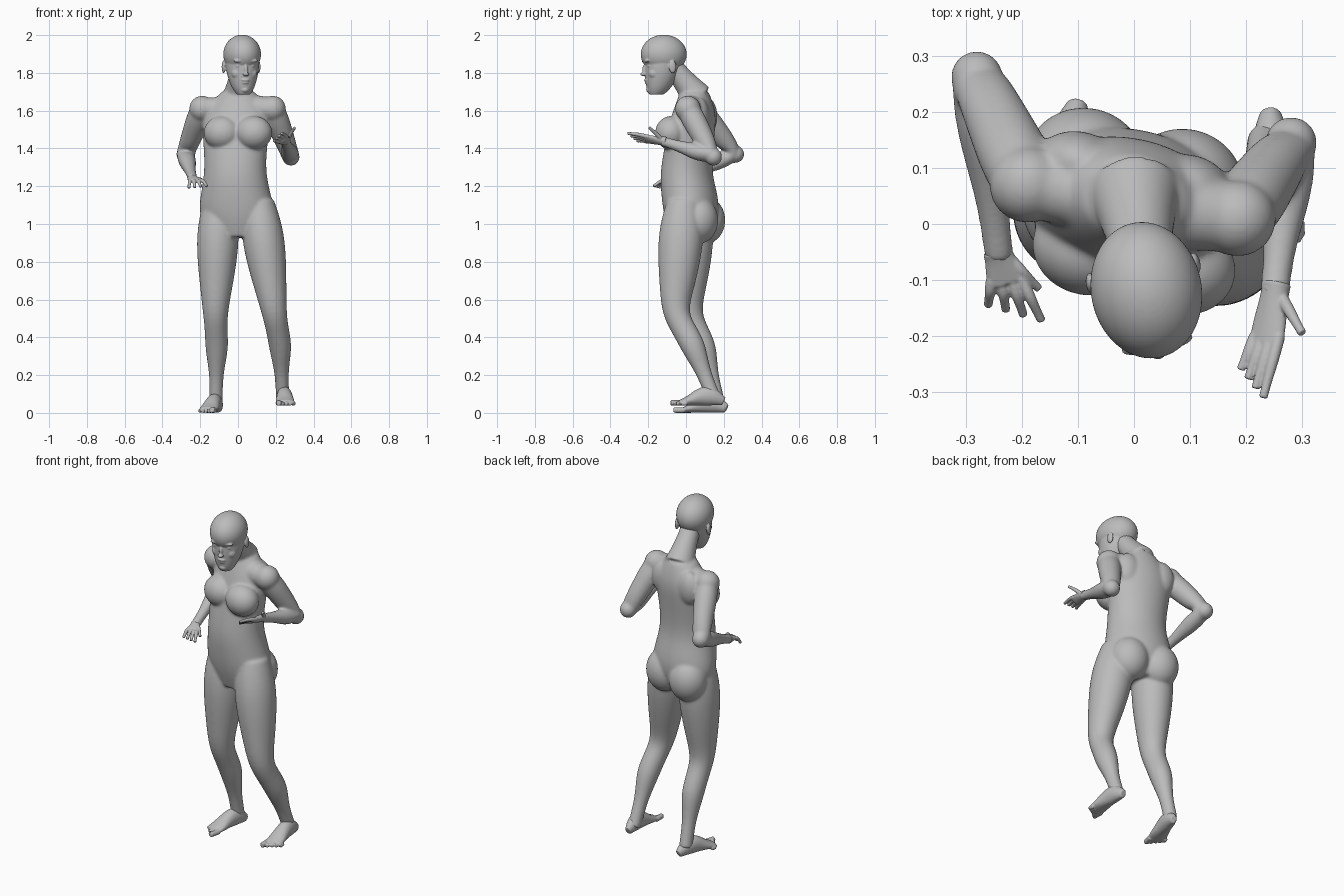
import bpy
import bmesh
from math import sin, cos, pi, radians
from mathutils import Vector, Matrix

default_cube = bpy.data.objects.get("Cube")
if default_cube:
    bpy.data.objects.remove(default_cube, do_unlink=True)

# One matt grey for the whole figure
grey = bpy.data.materials.new("plain grey")
grey.use_nodes = True
grey.diffuse_color = (0.5, 0.5, 0.5, 1)
shader = grey.node_tree.nodes["Principled BSDF"]
shader.inputs["Base Color"].default_value = grey.diffuse_color
shader.inputs["Roughness"].default_value = 0.8

SIDES = 24
UP = Vector((0, 0, 1))
LEFT = Vector((1, 0, 0))


def heading(degrees):
    """Sideways axis of a part turned about the vertical."""
    return Vector((cos(radians(degrees)), sin(radians(degrees)), 0))


def loft(bm, rings, side=LEFT, level=False):
    """Closed tube through rings of (centre, half width, half depth)."""
    last = len(rings) - 1
    loops = []
    # The end rings are doubled so that the rounding keeps their full size
    for i in (0, *range(last + 1), last):
        centre, wide, deep = rings[i]
        along = UP if level else (rings[min(i + 1, last)][0] - rings[max(i - 1, 0)][0]).normalized()
        u = (side - along * side.dot(along)).normalized()
        v = along.cross(u)
        angles = [2 * pi * k / SIDES for k in range(SIDES)]
        loops.append([bm.verts.new(centre + u * wide * cos(a) + v * deep * sin(a)) for a in angles])
    for low, high in zip(loops, loops[1:]):
        for k in range(SIDES):
            n = (k + 1) % SIDES
            bm.faces.new((low[k], low[n], high[n], high[k]))
    bm.faces.new(loops[0][::-1])
    bm.faces.new(loops[-1])


def blob(bm, centre, radii, turn=0):
    """Ellipsoid used for a soft muscle or feature."""
    matrix = (Matrix.Translation(centre) @ Matrix.Rotation(radians(turn), 4, "Z")
              @ Matrix.Diagonal((*radii, 1)))
    bmesh.ops.create_uvsphere(bm, u_segments=SIDES, v_segments=SIDES, radius=1, matrix=matrix)


def limb(bm, joints, profiles, flatness=1):
    """Tapering tube along joints, with evenly spaced radii in each segment."""
    joints = [Vector(joint) for joint in joints]
    rings = []
    for start, end, radii in zip(joints, joints[1:], profiles):
        steps = len(radii)
        rings += [(start.lerp(end, i / steps), r, r * flatness) for i, r in enumerate(radii)]
    tip = profiles[-1][-1]
    loft(bm, rings + [(joints[-1], tip, tip * flatness)])


def finish(name, bm, voxel, smoothing):
    """Fuse the overlapping volumes of a part into one smooth skin."""
    bmesh.ops.recalc_face_normals(bm, faces=bm.faces)
    mesh = bpy.data.meshes.new(name)
    bm.to_mesh(mesh)
    bm.free()
    mesh.materials.append(grey)
    part = bpy.data.objects.new(name, mesh)
    bpy.context.collection.objects.link(part)
    rounding = part.modifiers.new("round", "SUBSURF")
    rounding.levels = rounding.render_levels = 2
    fuse = part.modifiers.new("fuse", "REMESH")
    fuse.mode = "VOXEL"
    fuse.voxel_size = voxel
    fuse.use_smooth_shade = True
    soften = part.modifiers.new("soften", "SMOOTH")
    soften.factor = 0.5
    soften.iterations = smoothing


# Torso from crotch to collar, twisted with its right side back and swayed at the waist
body = bmesh.new()
twist = -12
torso_across = heading(twist)
torso_profile = [(.02, .13, .1), (.03, .21, .145), (.02, .19, .15), (0, .166, .138),
                 (.01, .167, .13), (.025, .18, .125), (.045, .185, .115), (.045, .09, .075)]
loft(body, [(Vector((-.015 * sin(pi * i / 7), y, .93 + .11 * i)), wide, deep)
            for i, (y, wide, deep) in enumerate(torso_profile)], torso_across, level=True)


def torso_pair(outward, y, z, radii):
    """Matching soft forms on both sides of the twisted torso."""
    for sign in (-1, 1):
        blob(body, Vector((0, y, z)) + torso_across * outward * sign, radii, twist)


torso_pair(.085, -.06, 1.482, (.1, .086, .09))    # chest
torso_pair(.09, .085, 1.02, (.11, .105, .125))    # buttocks
torso_pair(.1, .09, 1.57, (.075, .055, .1))       # shoulder blades

# Neck and shoulder yoke
left_shoulder, right_shoulder = Vector((.185, .01, 1.61)), Vector((-.19, .07, 1.61))
limb(body, (left_shoulder, right_shoulder), [(.06, .072, .075, .072, .06)])
limb(body, ((0, .06, 1.67), (.02, -.1, 1.87)), [(.085, .07, .06, .055)])

# Legs: shared thickness along thigh, knee and calf, separate poses
leg_poses = [((.105, -.01, 1.12), (.192, -.06, .53), (.224, .035, .36), (.237, .15, .07)),
             ((-.1, .035, 1.12), (-.12, .01, .53), (-.112, .095, .35), (-.117, .17, .05))]
for pose in leg_poses:
    limb(body, pose, [(.085, .114, .108, .088), (.066, .06), (.062, .05, .038, .036)], 1.07)

# Arms: shared thickness along upper arm and forearm
left_wrist, right_wrist = (.25, -.13, 1.44), (-.24, -.06, 1.24)
arm_poses = [(left_shoulder, (.28, .145, 1.355), left_wrist),
             (right_shoulder, (-.28, .262, 1.37), right_wrist)]
for shoulder, elbow, wrist in arm_poses:
    limb(body, (shoulder, elbow, wrist), [(.06, .065, .059, .054), (.048, .05, .038, .027)])
    blob(body, shoulder, (.069, .069, .069))
    blob(body, elbow, (.047, .047, .047))
finish("body", body, .006, 20)

# Head: skull and tapering jaw, facing slightly to its left
head = bmesh.new()
turn = 11
across = heading(turn)
facing = heading(turn - 90)
face_centre = Vector((.022, -.118, 0))
blob(head, face_centre + UP * 1.898, (.1, .124, .104), turn)
jaw_profile = [(1.685, .04, .035), (1.715, .028, .058), (1.77, .014, .078), (1.83, .005, .09),
               (1.9, 0, .09)]
loft(head, [(face_centre + facing * forward + UP * z, wide, wide * 1.1)
            for z, forward, wide in jaw_profile], across, level=True)


def feature(radii, height, forward, sideways=0):
    """Facial form, mirrored when it sits off the middle."""
    for sign in (-1, 1) if sideways else (1,):
        place = face_centre + UP * height + facing * forward + across * sideways * sign
        blob(head, place, radii, turn)


feature((.01, .014, .03), height=1.815, forward=.102)                   # nose bridge
feature((.016, .016, .01), height=1.793, forward=.11)                   # nose tip
feature((.023, .012, .007), height=1.762, forward=.094)                 # upper lip
feature((.02, .012, .007), height=1.748, forward=.09)                   # lower lip
feature((.022, .02, .016), height=1.71, forward=.075)                   # chin
feature((.032, .014, .01), height=1.864, forward=.097, sideways=.034)   # brows
feature((.015, .012, .008), height=1.837, forward=.084, sideways=.036)  # eyes
feature((.03, .03, .03), height=1.797, forward=.06, sideways=.04)       # cheeks
feature((.01, .02, .034), height=1.832, forward=-.03, sideways=.094)    # ears
finish("head", head, .004, 4)


# Hands: flat palm with a fan of bent fingers from index to little, plus a thumb
def make_hand(name, wrist, knuckles, side, index_tip, little_tip, thumb_tip, arch):
    bm = bmesh.new()
    wrist, knuckles, thumb_tip = Vector(wrist), Vector(knuckles), Vector(thumb_tip)
    side = Vector(side).normalized()
    palm = [(-.3, .026, .026), (0, .026, .021), (.5, .034, .017), (1, .035, .013)]
    loft(bm, [(wrist.lerp(knuckles, t), wide, deep) for t, wide, deep in palm], side)
    fingers = [(wrist + side * .015, thumb_tip)]
    for k in range(4):
        spread = k / 3
        base = wrist.lerp(knuckles, .8) + side * .025 * (1 - 2 * spread)
        fingers.append((base, Vector(index_tip).lerp(Vector(little_tip), spread)))
    for base, tip in fingers:
        bend = base.lerp(tip, .5) + UP * arch
        limb(bm, (base, bend, tip), [(.011, .011), (.01, .008)])
    finish(name, bm, .003, 2)


make_hand("left_hand", left_wrist, knuckles=(.235, -.215, 1.45), side=(.8, 0, .5),
          index_tip=(.23, -.31, 1.48), little_tip=(.19, -.26, 1.44),
          thumb_tip=(.3, -.195, 1.51), arch=.004)
make_hand("right_hand", right_wrist, knuckles=(-.225, -.105, 1.23), side=(1, .1, 0),
          index_tip=(-.165, -.172, 1.2), little_tip=(-.26, -.145, 1.19),
          thumb_tip=(-.17, -.115, 1.21), arch=.012)


# Feet: heel to ball, then five toes from the big toe outwards
def make_foot(name, heel, toe, inner):
    bm = bmesh.new()
    heel, toe = Vector(heel), Vector(toe)
    ahead = (toe - heel).normalized()
    side = Vector((-ahead.y, ahead.x, 0)) * inner
    profile = [(.018, .045), (.036, .09), (.04, .11), (.043, .085), (.051, .05), (.049, .03)]
    loft(bm, [(heel + ahead * .047 * i + UP * tall / 2, wide, tall / 2)
              for i, (wide, tall) in enumerate(profile)], side)
    for k in range(5):
        size = .011 if k else .015
        root = heel + ahead * (.22 - k * .006) + side * (.036 - k * .02) + UP * size
        tip = root + ahead * (.06 - k * .008)
        loft(bm, [(root, size, size), (tip, size, size)], side)
    finish(name, bm, .004, 3)


make_foot("left_foot", heel=(.243, .2, .038), toe=(.252, -.085, .038), inner=-1)
make_foot("right_foot", heel=(-.1, .215, 0), toe=(-.175, -.06, 0), inner=1)
